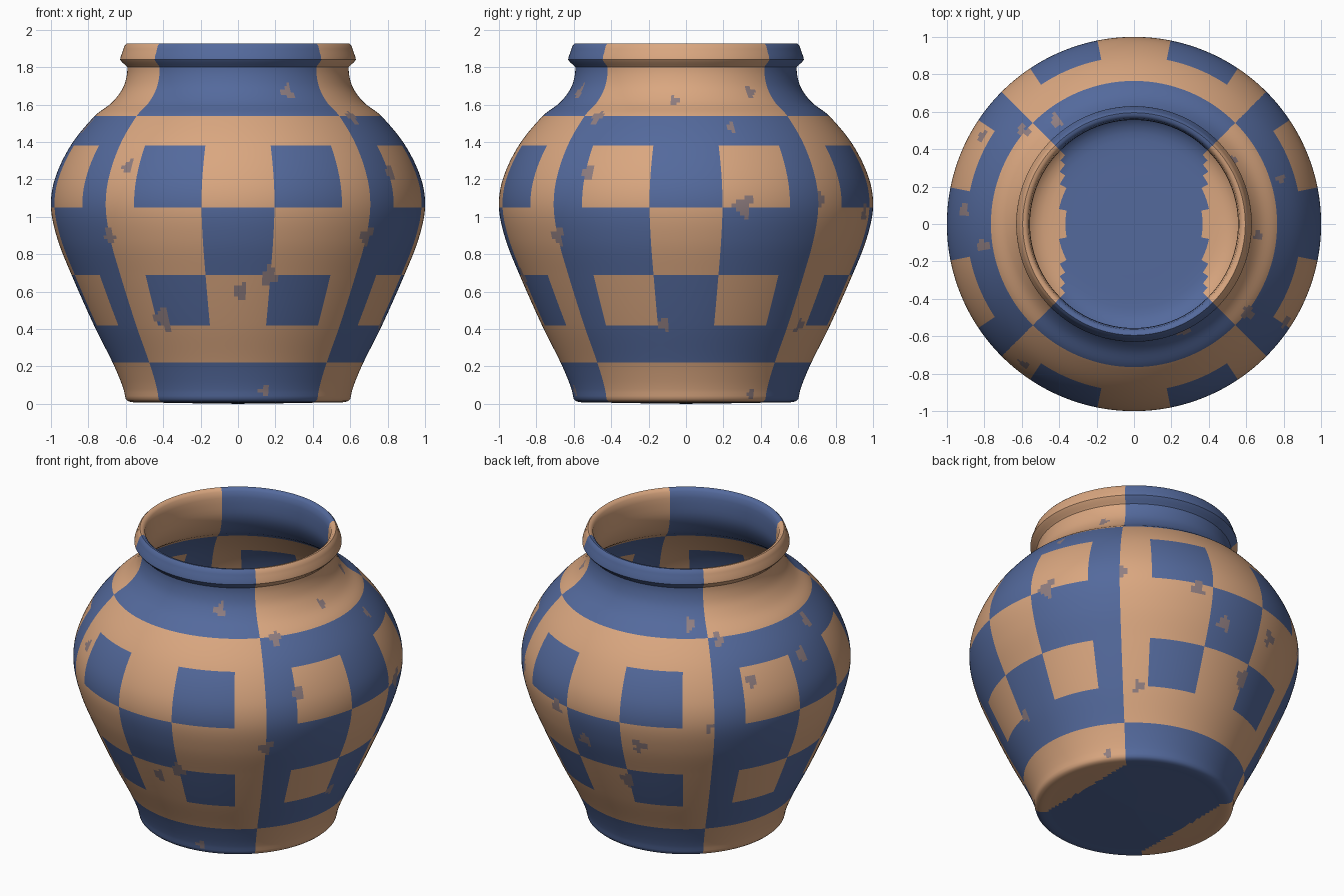
import bpy, bmesh, math
from mathutils import Vector

if "Cube" in bpy.data.objects:
    bpy.data.objects.remove(bpy.data.objects["Cube"])

SEG = 256            # 8 columns per 11.25 degrees, so every pattern edge falls on a loop

# profile (radius, z): under the foot, up the outside, over the rim, down the inside
OUTER = [(0, 0), (.3, .004), (.5, .008), (.575, .01), (.6, .025), (.607, .06), (.627, .12),
         (.67, .22), (.77, .42), (.89, .69), (.965, .88), (1, 1.05), (.98, 1.2), (.895, 1.38),
         (.765, 1.54), (.675, 1.61), (.62, 1.68), (.598, 1.74), (.592, 1.8), (.603, 1.812),
         (.63, 1.84), (.618, 1.88), (.606, 1.915), (.595, 1.927)]
INNER = [(.58, 1.925), (.565, 1.91), (.558, 1.87), (.556, 1.8), (.562, 1.74), (.585, 1.68),
         (.64, 1.6), (.72, 1.54), (.857, 1.38), (.942, 1.2), (.962, 1.05), (.927, .88),
         (.852, .69), (.732, .42), (.632, .22), (.575, .1), (.52, .055), (.45, .04),
         (.2, .04), (0, .04)]

# worn patches on the outside: (angle in degrees, z, size)
SPOTS = [(-65, 1.67, .035), (-38, 1.53, .035), (-128, 1.27, .035), (-135, .9, .04),
         (-45, .9, .045), (-79, .68, .05), (-89, .6, .04), (-121, .46, .05), (-77, .07, .03),
         (-33, 1.24, .035), (-5, 1.62, .025), (33, 1.67, .03), (17, 1.48, .025),
         (18, 1.06, .055), (46, 1.09, .035), (-9, .42, .035), (35, .05, .025),
         (140, 1.53, .03), (127, 1.6, .03), (150, 1.3, .035), (175, 1.35, .04),
         (133, 1.05, .03), (108, .9, .045), (100, .6, .05), (73, 1.02, .045),
         (85, .85, .045), (52, .42, .035), (-172, 1.48, .035), (-120, .42, .03)]


def material(name, rgb):
    m = bpy.data.materials.new(name)
    m.diffuse_color = (*rgb, 1)
    m.use_nodes = True
    m.node_tree.nodes["Principled BSDF"].inputs["Base Color"].default_value = m.diffuse_color
    return m


def smooth_profile(points, step):
    """Hermite curve through the points, keeping each point as a ring."""
    p = [Vector(q) for q in points]
    d = [(b - a).length for a, b in zip(p, p[1:])]
    tan = [(p[1] - p[0]) / d[0]]
    tan += [(p[i + 1] - p[i - 1]) / (d[i] + d[i - 1]) for i in range(1, len(p) - 1)]
    tan.append((p[-1] - p[-2]) / d[-1])
    out = []
    for i, L in enumerate(d):
        n = max(1, math.ceil(L / step))
        for k in range(n):
            t = k / n
            out.append(p[i] * (2*t**3 - 3*t*t + 1) + tan[i] * L * (t**3 - 2*t*t + t)
                       + p[i + 1] * (3*t*t - 2*t**3) + tan[i + 1] * L * (t**3 - t*t))
    out.append(p[-1])
    return out


def colour(c, outside):
    """0 = blue, 1 = tan, 2 = worn patch."""
    ang = math.degrees(math.atan2(c.y, c.x))
    r = math.hypot(c.x, c.y)
    if outside and r > .55:
        for a, z, s in SPOTS:
            da = math.radians((ang - a + 180) % 360 - 180) * r
            wobble = 1 + .25 * math.sin(3 * math.atan2(c.z - z, da) + a)
            if math.hypot(da * 1.15, c.z - z) < s * wobble:
                return 2
    side = int(abs(c.x) > abs(c.y))          # 1 on the left and right quarters
    if r < .51 and c.z < .06:                # floor and underside
        return int(side and abs(c.x) > .38)
    if c.z < .22 or c.z > 1.54:              # foot and neck bands
        return side
    # three by three checks framed by a border in each quarter
    u = (ang + 45) % 90 - 45
    col = math.floor((u + 33.75) / 22.5)
    row = 0 if c.z < .69 else 1 if c.z < 1.05 else 2
    check = .42 < c.z < 1.38 and 0 <= col <= 2 and (row + col) % 2 == 0
    return (1 - side) ^ int(check)


# lathe the jar
outer = smooth_profile(OUTER, .022)
inner = smooth_profile(INNER, .045)
profile = outer + inner
bm = bmesh.new()
rings = []
for r, z in profile:
    if r < 1e-6:
        rings.append([bm.verts.new((0, 0, z))] * SEG)
    else:
        rings.append([bm.verts.new((r * math.cos(math.tau * k / SEG),
                                    r * math.sin(math.tau * k / SEG), z)) for k in range(SEG)])
for i, (a, b) in enumerate(zip(rings, rings[1:])):
    for k in range(SEG):
        j = (k + 1) % SEG
        loop = list(dict.fromkeys((a[k], a[j], b[j], b[k])))
        f = bm.faces.new(loop)
        f.smooth = True
        f.material_index = colour(f.calc_center_median(), i < len(outer))
bmesh.ops.recalc_face_normals(bm, faces=bm.faces)

mesh = bpy.data.meshes.new("jar")
bm.to_mesh(mesh)
bm.free()
for m in (material("blue glaze", (.088, .143, .335)),
          material("tan clay", (.70, .385, .215)),
          material("worn grey", (.28, .21, .22))):
    mesh.materials.append(m)
jar = bpy.data.objects.new("jar", mesh)
bpy.context.collection.objects.link(jar)
bpy.context.view_layer.objects.active = jar
jar.select_set(True)
bpy.ops.object.shade_smooth_by_angle(angle=math.radians(40))
